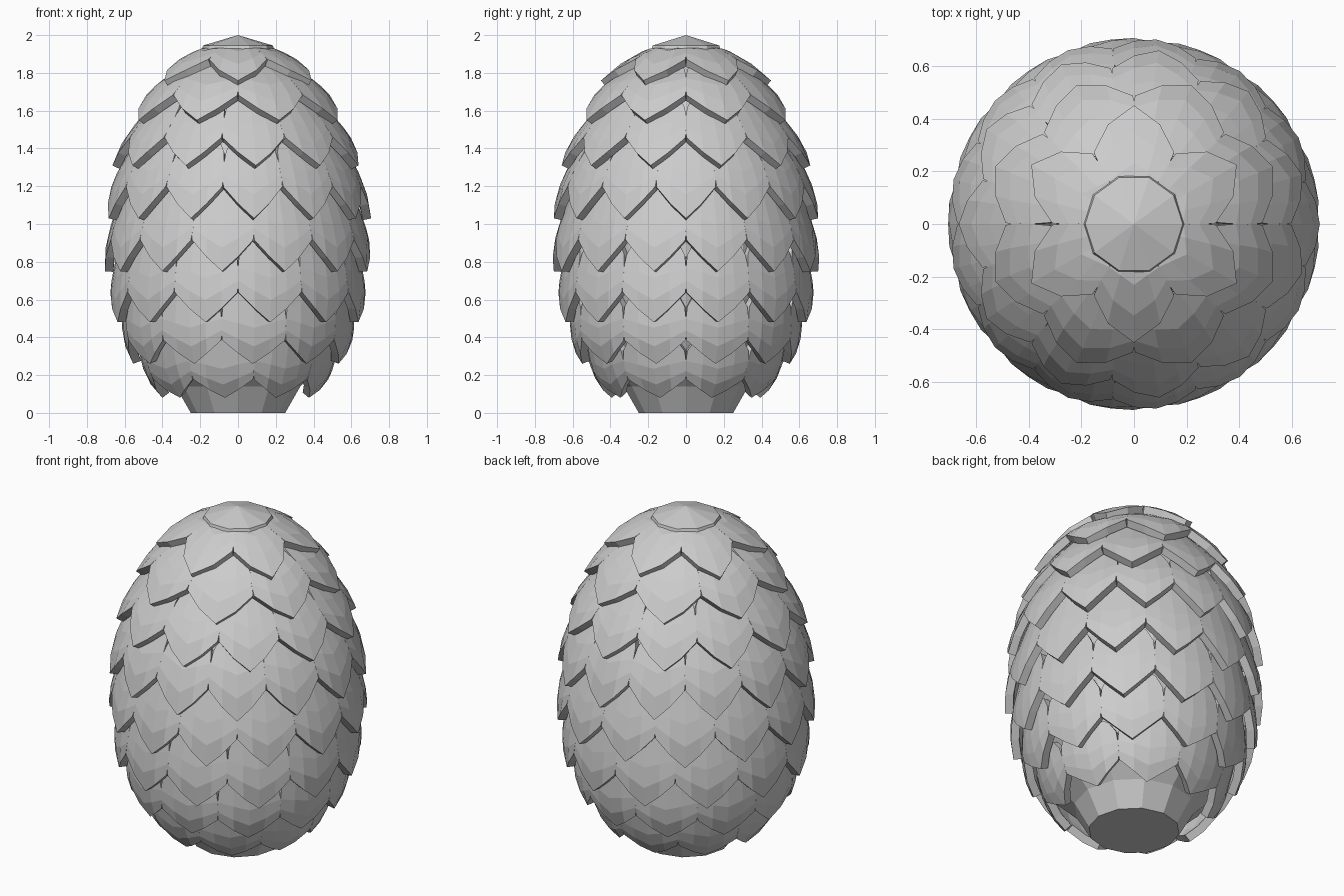
import bpy, bmesh
from math import pi, sin, cos
from mathutils import Vector

cube = bpy.data.objects.get("Cube")
if cube:
    bpy.data.objects.remove(cube)

grey = bpy.data.materials.new("stone_grey")
grey.use_nodes = True
grey.diffuse_color = (0.6, 0.6, 0.6, 1)
grey.node_tree.nodes["Principled BSDF"].inputs["Base Color"].default_value = (0.6, 0.6, 0.6, 1)


def finish(bm, name):
    bmesh.ops.recalc_face_normals(bm, faces=bm.faces)
    mesh = bpy.data.meshes.new(name)
    bm.to_mesh(mesh)
    bm.free()
    mesh.materials.append(grey)
    obj = bpy.data.objects.new(name, mesh)
    bpy.context.collection.objects.link(obj)
    return obj


def lathe(name, profile, sides):
    """Closed solid turned from (radius, height) pairs."""
    bm = bmesh.new()
    rings = [[bm.verts.new((r * cos(2 * pi * k / sides), r * sin(2 * pi * k / sides), z))
              for k in range(sides)] for r, z in profile]
    for low, high in zip(rings, rings[1:]):
        for k in range(sides):
            n = (k + 1) % sides
            bm.faces.new((low[k], low[n], high[n], high[k]))
    bm.faces.new(rings[0][::-1])
    bm.faces.new(rings[-1])
    bmesh.ops.remove_doubles(bm, verts=bm.verts, dist=0.001)
    return finish(bm, name)


# Scale rows from the bottom: tip radius, tip height, count, first angle in degrees
rows = [(.40, .08, 9, 180), (.555, .26, 11, 180), (.66, .48, 12, 15),
        (.705, .75, 13, 180), (.705, 1.03, 13, 0), (.665, 1.31, 11, 180),
        (.57, 1.55, 8, 22.5), (.45, 1.76, 6, 30)]
tips = [Vector(row[:2]) for row in rows] + [Vector((.24, 1.93)), Vector((.20, 1.94))]
THICK = .045
BULGE = .016
WIDTHS = (.98, 1.02, 1.0, .96, .75)


def scale_row(index):
    """Ring of pointed, curved scales that tuck under the row above."""
    tip, mid, top = tips[index:index + 3]
    mid = mid - Vector((THICK, 0))
    top = top - Vector((.1, 0))
    rise = (mid - tip).normalized()
    outward = Vector((rise.y, -rise.x))
    count, start = rows[index][2:]
    bm = bmesh.new()
    for k in range(count):
        middle = start * pi / 180 + 2 * pi * k / count
        grid = []
        for u in (-1, -.5, 0, .5, 1):
            low, high = .58 * abs(u) ** 1.15, 1.75 - .2 * u * u
            column = []
            for j, width in enumerate(WIDTHS):
                s = low + (high - low) * j / 4
                if s < 1:
                    p = tip.lerp(mid, s) + outward * BULGE * 4 * s * (1 - s)
                else:
                    p = mid.lerp(top, s - 1)
                a = middle + u * width * pi / count
                column.append(bm.verts.new((p.x * cos(a), p.x * sin(a), p.y)))
            grid.append(column)
        for left, right in zip(grid, grid[1:]):
            for j in range(4):
                bm.faces.new((left[j], right[j], right[j + 1], left[j + 1]))
    obj = finish(bm, f"scale_row_{index + 1}")
    # Every patch must face outward before it is thickened inward
    for face in obj.data.polygons:
        if face.normal.dot(face.center - Vector((0, 0, .8))) < 0:
            face.flip()
    solid = obj.modifiers.new("thickness", "SOLIDIFY")
    solid.thickness = THICK
    solid.offset = -1


for i in range(len(rows)):
    scale_row(i)

# Egg body under the scales, with its flat foot
body = [(.25, 0), (.33, .14)] + [(r - .1, z) for r, z, *_ in rows[1:]] + [(.12, 1.9)]
lathe("egg_body", body, 12)

# Shallow pointed cap
lathe("top_cap", [(.10, 1.88), (.20, 1.90), (.185, 1.945), (.0005, 2.0)], 10)
